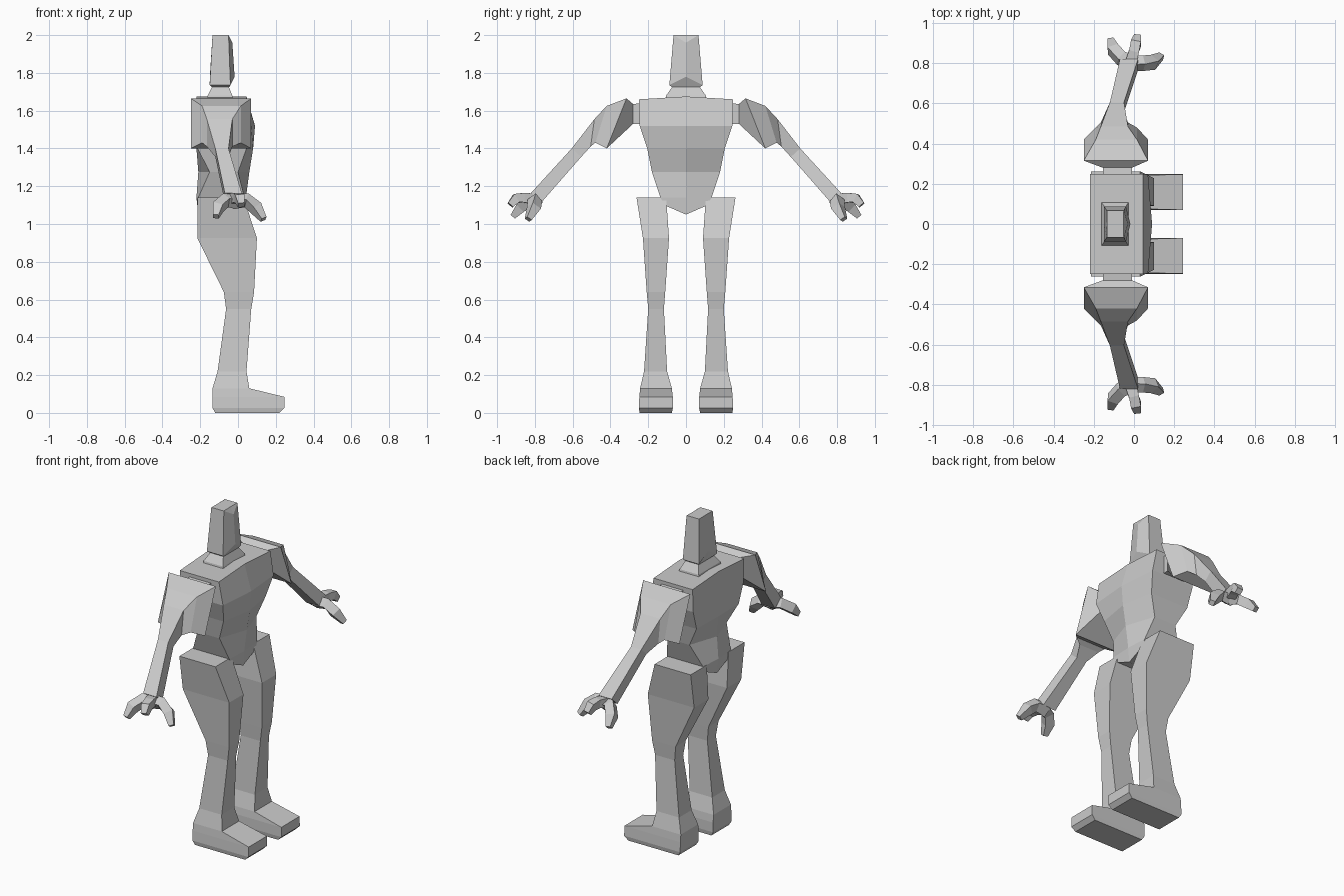
import bpy, bmesh
from mathutils import Vector


def loft(name, rings, mirror=False):
    """Skin a list of equal-length point rings and cap both ends."""
    bm = bmesh.new()
    loops = [[bm.verts.new(p) for p in r] for r in rings]
    n = len(loops[0])
    for a, b in zip(loops, loops[1:]):
        for i in range(n):
            j = (i + 1) % n
            bm.faces.new((a[i], a[j], b[j], b[i]))
    bm.faces.new(loops[0])
    bm.faces.new(loops[-1])
    bmesh.ops.recalc_face_normals(bm, faces=bm.faces)
    me = bpy.data.meshes.new(name)
    bm.to_mesh(me)
    bm.free()
    ob = bpy.data.objects.new(name, me)
    bpy.context.collection.objects.link(ob)
    if mirror:
        m = ob.modifiers.new("mirror", 'MIRROR')
        m.use_axis = (False, True, False)
        m.use_mirror_merge = False
    return ob


def rect(z, x0, x1, y0, y1):
    return [(x0, y0, z), (x1, y0, z), (x1, y1, z), (x0, y1, z)]


def six(z, zc, hw, back, back_mid, front, front_mid):
    """Horizontal ring with a centre point on the front and the back."""
    return [(back, -hw, z), (front, -hw, z), (front_mid, 0, zc),
            (front, hw, z), (back, hw, z), (back_mid, 0, zc)]


# torso: hexagonal rings, chest bulge, pinched waist, pelvis
loft("torso", [
    six(1.66, 1.675, .25, -.22, -.22, .045, .045),
    six(1.52, 1.52, .245, -.22, -.22, .07, .09),
    six(1.40, 1.40, .205, -.215, -.22, .045, .08),
    six(1.275, 1.275, .18, -.15, -.21, 0, .06),
    six(1.14, 1.14, .135, -.21, -.22, .035, .042),
    six(1.10, 1.05, .115, -.21, -.21, .035, .035)])

# neck
loft("neck", [rect(1.65, -.165, -.02, -.11, .11),
              rect(1.68, -.16, -.03, -.105, .105),
              rect(1.73, -.135, -.05, -.07, .07)])

# head with a ridge down the face
loft("head", [
    six(1.725, 1.725, .075, -.14, -.14, -.045, -.045),
    six(1.735, 1.78, .088, -.15, -.149, -.04, -.018),
    six(2.00, 1.96, .066, -.135, -.136, -.05, -.03),
    six(2.00, 2.00, .064, -.134, -.134, -.051, -.052)])

# leg and foot
loft("leg", [
    rect(1.14, -.215, .03, .105, .262),
    rect(.925, -.215, .10, .09, .228),
    rect(.64, -.075, .085, .11, .208),
    rect(.55, -.063, .07, .117, .20),
    rect(.22, -.108, .045, .10, .222),
    rect(.13, -.135, .06, .075, .243),
    rect(.085, -.135, .245, .07, .247),
    rect(.025, -.135, .245, .07, .25),
    rect(0, -.12, .22, .075, .245)], True)


# arm: slanted rings given by x range, top (y, z) and bottom (y, z)
def slant(x0, x1, top, bot):
    return [(x0, *top), (x1, *top), (x1, *bot), (x0, *bot)]


loft("arm", [
    slant(-.155, -.01, (.23, 1.64), (.23, 1.53)),
    slant(-.155, -.01, (.28, 1.635), (.28, 1.53)),
    slant(-.25, .07, (.315, 1.665), (.42, 1.40)),
    slant(-.19, .015, (.42, 1.625), (.48, 1.43)),
    slant(-.165, -.03, (.485, 1.555), (.505, 1.41)),
    slant(-.12, -.05, (.605, 1.40), (.555, 1.355)),
    slant(-.07, .02, (.82, 1.165), (.765, 1.115))], True)


# claws: square tubes along a short path
def claw(name, pts, up, sizes):
    pts = [Vector(p) for p in pts]
    rings = []
    for i, p in enumerate(pts):
        t = (pts[min(i + 1, len(pts) - 1)] - pts[max(i - 1, 0)]).normalized()
        s = t.cross(Vector(up)).normalized()
        u = s.cross(t)
        r = sizes[i] / 2
        rings.append([p + s * r * a + u * r * b
                      for a, b in ((-1, -1), (1, -1), (1, 1), (-1, 1))])
    loft(name, rings, True)


claw("back_claw", [(-.01, .80, 1.12), (-.065, .825, 1.125), (-.105, .87, 1.09),
                   (-.117, .915, 1.04)], (0, .6, .8), (.06, .055, .055, .03))
claw("front_claw", [(-.03, .80, 1.12), (.045, .80, 1.125), (.095, .805, 1.085),
                    (.135, .835, 1.025)], (0, .6, .8), (.06, .055, .055, .03))
claw("middle_claw", [(-.02, .79, 1.13), (0, .86, 1.14), (.01, .90, 1.135),
                     (.018, .93, 1.10)], (1, 0, 0), (.06, .05, .05, .035))
